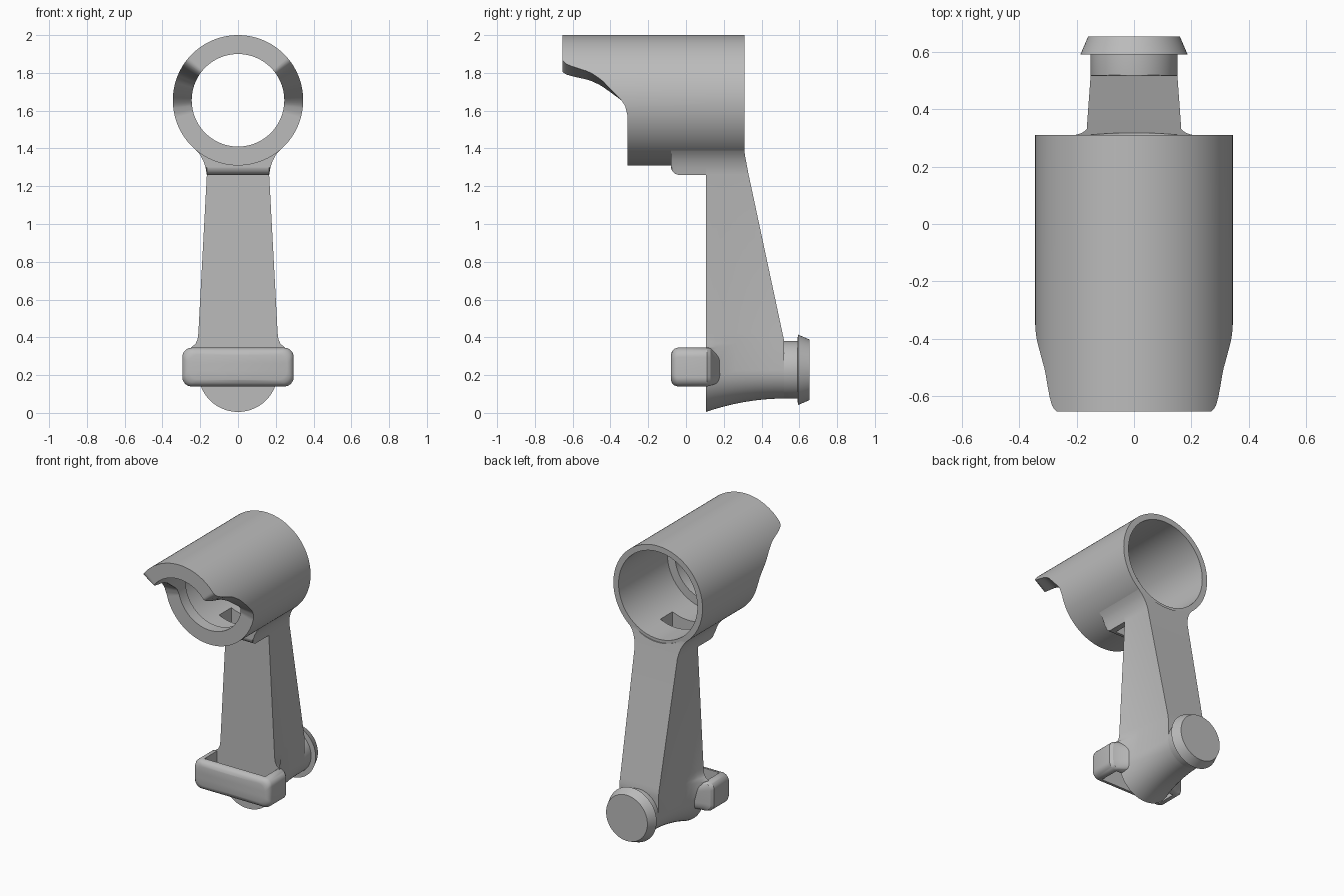
import bpy, bmesh, math

if "Cube" in bpy.data.objects:
    bpy.data.objects.remove(bpy.data.objects["Cube"])

GREY = (0.5, 0.5, 0.5, 1)
mat = bpy.data.materials.new("plain grey")
mat.use_nodes = True
mat.diffuse_color = GREY
mat.node_tree.nodes["Principled BSDF"].inputs["Base Color"].default_value = GREY

AXIS_Z = 1.655      # height of the barrel axis
R_OUT, R_BORE, R_LIP = 0.345, 0.305, 0.245
FACE_Y = 0.105      # front face of the stem


def interp(points, v):
    """Piecewise linear lookup in ascending (key, value) pairs."""
    if v <= points[0][0]:
        return points[0][1]
    for (a, fa), (b, fb) in zip(points, points[1:]):
        if v <= b:
            return fa + (fb - fa) * (v - a) / (b - a)
    return points[-1][1]


def loft(name, loops, wrap=False):
    """Skin closed loops; mirrored end loops are capped with strips."""
    bm = bmesh.new()
    rows = [[bm.verts.new(p) for p in loop] for loop in loops]
    n = len(rows[0])
    pairs = list(zip(rows, rows[1:])) + ([(rows[-1], rows[0])] if wrap else [])
    for a, b in pairs:
        for i in range(n):
            j = (i + 1) % n
            bm.faces.new((a[i], a[j], b[j], b[i]))
    if not wrap:
        for row in (rows[0], rows[-1]):
            for i in range(n // 2 - 1):
                bm.faces.new((row[i], row[i + 1], row[n - 2 - i], row[n - 1 - i]))
    bmesh.ops.remove_doubles(bm, verts=bm.verts, dist=1e-5)
    bmesh.ops.recalc_face_normals(bm, faces=bm.faces)
    me = bpy.data.meshes.new(name)
    bm.to_mesh(me)
    bm.free()
    me.materials.append(mat)
    ob = bpy.data.objects.new(name, me)
    bpy.context.collection.objects.link(ob)
    return ob


def mirrored(half):
    """Full loop from a right half running from bottom to top."""
    return half + [(-x, y, z) for x, y, z in reversed(half)]


def arc(cx, cz, r, start, end, n):
    angles = [math.radians(start + (end - start) * i / n) for i in range(n + 1)]
    return [(cx + r * math.cos(a), cz + r * math.sin(a)) for a in angles]


def disc(y, r, cz):
    return mirrored([(x, y, z) for x, z in arc(0, cz, r, -90, 90, 40)])


def box(x, y0, y1, z0, z1):
    return loft("cutter", [mirrored([(x, y, z0), (x, y, z1)]) for y in (y0, y1)])


def cut(ob, cutter):
    cutter.hide_render = True
    mod = ob.modifiers.new("cut", "BOOLEAN")
    mod.operation, mod.solver, mod.object = "DIFFERENCE", "EXACT", cutter
    bpy.context.view_layer.objects.active = ob
    bpy.ops.object.modifier_apply(modifier=mod.name)
    bpy.data.objects.remove(cutter)


def bore_cutter():
    return loft("cutter", [disc(y, 0.325, AXIS_Z) for y in (-0.5, 0.5)])


# Barrel: hollow tube with a front lip, its front edge sweeping into a hood
hood = [(-0.08, -0.31), (-0.03, -0.322), (0, -0.342), (0.06, -0.4), (0.11, -0.45),
        (0.15, -0.51), (0.178, -0.6), (0.195, -0.64), (0.215, -0.655)]
rings = []
SEG = 160
for k in range(SEG):
    a = 2 * math.pi * k / SEG
    c, s = math.cos(a), math.sin(a)
    front = interp(hood, R_OUT * s)
    section = [(R_OUT, front), (R_OUT, 0.31), (R_BORE, 0.31),
               (R_BORE, -0.23), (R_LIP, -0.23), (R_LIP, front)]
    rings.append([(r * c, y, AXIS_Z + r * s) for r, y in section])
barrel = loft("barrel", rings, wrap=True)
cut(barrel, box(0.125, -0.03, FACE_Y, 1.2, 1.5))

# Neck flare shared by the stem and the upper bracket
flare = [(0.165, 1.26), (0.172, 1.3), (0.184, 1.335), (0.2, 1.365),
         (0.222, 1.392), (0.245, 1.415)]

# Stem: tapering post with a rounded foot and a sloping back
back_slope = [(0.38, 0.52), (1.2, 0.343), (1.38, 0.309)]
foot_fillet = [(0.04, 0.345), (0.015, 0.365), (0.004, 0.39), (0, 0.42)]
loops = []
STEPS = 8
for k in range(STEPS + 1):
    t = k / STEPS
    ease = 1 - (1 - t) ** 2
    radius = 0.21 - 0.058 * ease
    half = arc(0, 0.215 + 0.013 * ease, radius, -90, 0, 14)
    half += [(radius + d * max(0, 1 - 4 * t), z) for d, z in foot_fillet]
    half += flare
    loops.append(mirrored([(x, FACE_Y + (interp(back_slope, z) - FACE_Y) * t, z)
                           for x, z in half]))
stem = loft("stem", loops)
cut(stem, bore_cutter())

# Upper bracket: slotted ledge under the barrel
loops = []
for y, lift in ((-0.08, 0.04), (-0.073, 0.02), (-0.06, 0.007), (-0.04, 0), (FACE_Y, 0)):
    loops.append(mirrored([(x, y, max(z, 1.26 + lift + 0.0005 * i))
                           for i, (x, z) in enumerate(flare)]))
upper_bracket = loft("upper_bracket", loops)
cut(upper_bracket, bore_cutter())
cut(upper_bracket, box(0.125, -0.03, FACE_Y, 1.2, 1.5))

# Lower bracket: rounded block with a slot, blended into the stem
loops = []
for y, width, inset in ((-0.08, 0.295, 0.035), (-0.074, 0.295, 0.018),
                        (-0.062, 0.295, 0.006), (-0.045, 0.295, 0), (0.11, 0.295, 0),
                        (0.13, 0.285, 0.004), (0.145, 0.25, 0.01), (0.2, 0.18, 0.02)):
    w, lo, hi, r = width - inset, 0.14 + inset, 0.345 - inset, 0.05
    half = [(0, lo)] + arc(w - r, lo + r, r, -90, 0, 8)
    half += arc(w - r, hi - r, r, 0, 90, 8) + [(0, hi)]
    loops.append(mirrored([(x, y, z) for x, z in half]))
lower_bracket = loft("lower_bracket", loops)
cut(lower_bracket, box(0.235, -0.035, FACE_Y, 0.05, 0.45))

# Rear knob: short shaft with a tapered cap
knob = loft("rear_knob", [disc(y, r, 0.228) for y, r in
                          ((0.4, 0.13), (0.518, 0.152), (0.591, 0.152),
                           (0.592, 0.187), (0.655, 0.16))])

# Smooth curved surfaces, keep hard edges
for ob in (barrel, stem, upper_bracket, lower_bracket, knob):
    bpy.ops.object.select_all(action="DESELECT")
    ob.select_set(True)
    bpy.context.view_layer.objects.active = ob
    bpy.ops.object.shade_smooth_by_angle(angle=math.radians(30))
